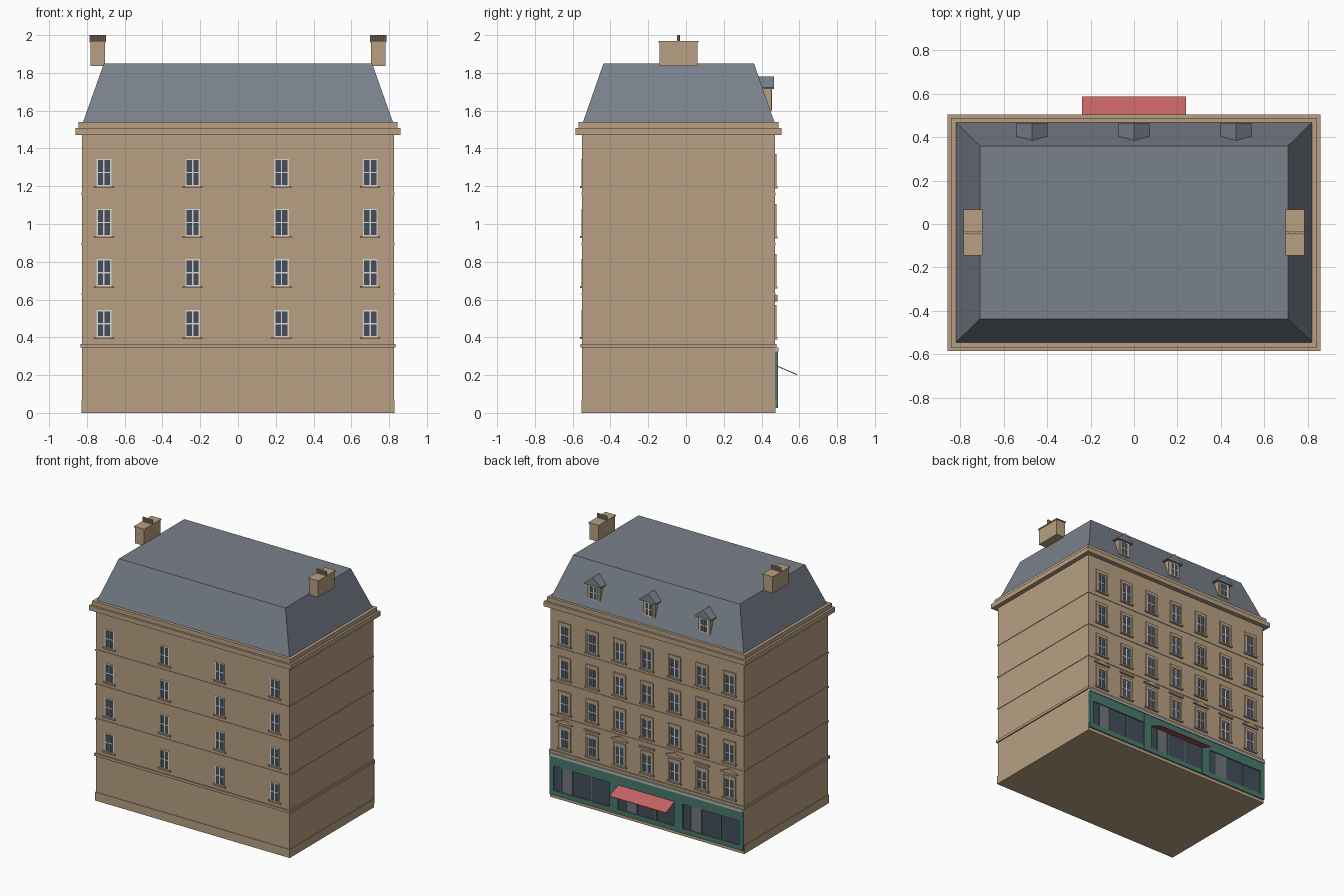
import bpy, bmesh, math
from mathutils import Matrix

if "Cube" in bpy.data.objects:
    bpy.data.objects.remove(bpy.data.objects["Cube"])


def material(name, r, g, b):
    m = bpy.data.materials.new(name)
    m.diffuse_color = (r, g, b, 1)
    m.use_nodes = True
    m.node_tree.nodes["Principled BSDF"].inputs["Base Color"].default_value = m.diffuse_color
    return m


STONE = material("sandstone", 0.48, 0.35, 0.225)
SLATE = material("slate", 0.195, 0.22, 0.26)
GLASS = material("dark glass", 0.058, 0.076, 0.1)
WHITE = material("window white", 0.68, 0.68, 0.66)
GREEN = material("shop green", 0.065, 0.195, 0.15)
RED = material("awning red", 0.55, 0.125, 0.125)
TRIM = material("pale grey trim", 0.47, 0.49, 0.46)
DOOR = material("grey door glass", 0.17, 0.18, 0.215)

# Wall planes
X, Y0, Y1 = 0.825, -0.55, 0.47


class Part:
    """Collects simple solids into one named object."""

    def __init__(self, name, mat):
        self.name, self.mat, self.bm = name, mat, bmesh.new()

    def box(self, x0, x1, y0, y1, z0, z1):
        self.frustum((x0, x1, y0, y1, z0), (x0, x1, y0, y1, z1))

    def frustum(self, low, high):
        rings = []
        for x0, x1, y0, y1, z in (low, high):
            rings.append([self.bm.verts.new(p) for p in
                          ((x0, y0, z), (x1, y0, z), (x1, y1, z), (x0, y1, z))])
        self.bridge(*rings)

    def prism(self, profile, y0, y1):
        """Extrude an x-z profile along y."""
        self.bridge(*[[self.bm.verts.new((x, y, z)) for x, z in profile] for y in (y0, y1)])

    def bridge(self, a, b):
        n = len(a)
        self.bm.faces.new(a[::-1])
        self.bm.faces.new(b)
        for i in range(n):
            self.bm.faces.new((a[i], a[(i + 1) % n], b[(i + 1) % n], b[i]))

    def finish(self):
        bmesh.ops.recalc_face_normals(self.bm, faces=self.bm.faces[:])
        mesh = bpy.data.meshes.new(self.name)
        self.bm.to_mesh(mesh)
        self.bm.free()
        mesh.materials.append(self.mat)
        obj = bpy.data.objects.new(self.name, mesh)
        bpy.context.collection.objects.link(obj)
        return obj


# Main block
walls = Part("walls", STONE)
walls.box(-X, X, Y0, Y1, 0, 1.5)
walls.finish()


def ring(part, out, z0, z1):
    part.box(-X - out, X + out, Y0 - out, Y1 + out, z0, z1)


# Plinth, floor bands and stepped cornice
bands = Part("floor_bands", STONE)
ring(bands, 0.004, 0, 0.065)
ring(bands, 0.009, 0.345, 0.365)
for z in (0.63, 0.895, 1.16):
    ring(bands, 0.004, z - 0.006, z + 0.006)
bands.finish()
cornice = Part("cornice", STONE)
ring(cornice, 0.035, 1.47, 1.507)
ring(cornice, 0.019, 1.507, 1.54)
cornice.finish()

# Mansard roof
roof = Part("mansard_roof", SLATE)
roof.frustum((-0.82, 0.82, -0.545, 0.468, 1.54), (-0.71, 0.71, -0.437, 0.36, 1.85))
roof.finish()

# Windows
glass = Part("window_glass", GLASS)
frames = Part("window_frames", WHITE)
sills = Part("window_sills", STONE)
surrounds = Part("window_surrounds", STONE)


def plate(part, x0, x1, y, side, depth, z0, z1):
    """Box that sits on a wall plane and projects outward."""
    ya, yb = sorted((y - side * 0.004, y + side * depth))
    part.box(x0, x1, ya, yb, z0, z1)


def window(x, y, side, z, w, h):
    hw, b, m = w / 2, 0.007, 0.0035
    plate(glass, x - hw + 0.002, x + hw - 0.002, y, side, 0.0015, z + 0.002, z + h - 0.002)
    for x0, x1 in ((x - hw, x - hw + b), (x - m, x + m), (x + hw - b, x + hw)):
        plate(frames, x0, x1, y, side, 0.0035, z, z + h)
    for z0, z1 in ((z, z + b), (z + h / 2 - m, z + h / 2 + m), (z + h - b, z + h)):
        plate(frames, x - hw, x + hw, y, side, 0.003, z0, z1)


ROWS = (0.4, 0.67, 0.935, 1.2)
for z in ROWS:
    # Plain wall
    for i in range(4):
        x = -0.71 + 0.47 * i
        window(x, Y0, -1, z, 0.078, 0.145)
        plate(sills, x - 0.053, x + 0.053, Y0, -1, 0.01, z - 0.01, z + 0.002)
    # Shop side wall, with stone surrounds
    for i in range(-3, 4):
        x = 0.234 * i
        window(x, Y1, 1, z, 0.08, 0.147)
        plate(sills, x - 0.06, x + 0.06, Y1, 1, 0.014, z - 0.012, z)
        for s in (-1, 1):
            a, b = sorted((x + s * 0.039, x + s * 0.053))
            plate(surrounds, a, b, Y1, 1, 0.008, z, z + 0.147)
        plate(surrounds, x - 0.053, x + 0.053, Y1, 1, 0.008, z + 0.145, z + 0.17)
        if z == ROWS[0]:
            # Hoods, alternating pointed and flat
            if i % 2:
                surrounds.prism([(x - 0.07, 0.59), (x + 0.07, 0.59), (x + 0.07, 0.597),
                                 (x, 0.625), (x - 0.07, 0.597)], Y1 - 0.004, Y1 + 0.014)
            else:
                plate(surrounds, x - 0.065, x + 0.065, Y1, 1, 0.014, 0.59, 0.602)

# Dormers
dormers = Part("dormer_walls", STONE)
dormer_roofs = Part("dormer_roofs", SLATE)
for x in (-0.47, 0, 0.47):
    dormers.box(x - 0.052, x + 0.052, 0.39, 0.452, 1.595, 1.72)
    window(x, 0.452, 1, 1.603, 0.07, 0.108)
    dormer_roofs.prism([(x - 0.072, 1.715), (x + 0.072, 1.715), (x + 0.072, 1.722),
                        (x, 1.78), (x - 0.072, 1.722)], 0.37, 0.465)
for part in (glass, frames, sills, surrounds, dormers, dormer_roofs):
    part.finish()

# Chimneys with a row of pots
chimneys = Part("chimneys", STONE)
pots = Part("chimney_pots", STONE)
for s in (-1, 1):
    cx = 0.742 * s
    chimneys.box(cx - 0.039, cx + 0.039, -0.14, 0.06, 1.837, 1.96)
    chimneys.box(cx - 0.044, cx + 0.044, -0.145, 0.066, 1.96, 1.968)
    for i in range(6):
        bmesh.ops.create_cone(pots.bm, cap_ends=True, segments=10, radius1=0.0078, radius2=0.0078,
                              depth=0.036, matrix=Matrix.Translation((cx + (i - 2.5) * 0.0145, -0.04, 1.982)))
chimneys.finish()
pots.finish()

# Three shopfronts: green surround, glazing, glazed door
shop = Part("shopfront_frame", GREEN)
shop_glass = Part("shop_glass", GLASS)
shop_doors = Part("shop_doors", DOOR)
W = 2 * X / 3
for k in range(3):
    left = X - k * W          # edge of each bay on the +x side
    right = left - W
    plate(shop, right, left, Y1, 1, 0.014, 0.25, 0.325)
    plate(shop, right, left, Y1, 1, 0.013, 0.025, 0.062)
    for e, d in ((left, -1), (right, 1)):
        a, b = sorted((e, e + d * 0.035))
        plate(shop, a, b, Y1, 1, 0.016, 0.025, 0.325)
    plate(shop_glass, right + 0.03, left - 0.03, Y1, 1, 0.006, 0.06, 0.252)
    plate(shop_doors, left - 0.19, left - 0.1, Y1, 1, 0.0075, 0.062, 0.25)
    for off in (0.098, 0.192, 0.355):
        plate(shop, left - off - 0.004, left - off + 0.004, Y1, 1, 0.011, 0.06, 0.252)
shop.finish()
shop_glass.finish()
shop_doors.finish()

# Pale ledge above the shops
ledge = Part("shop_ledge", TRIM)
plate(ledge, -X, X, Y1, 1, 0.021, 0.325, 0.345)
ledge.finish()

# Sloping awning over the middle shop
awning = Part("awning", RED)
awning.bridge(*[[awning.bm.verts.new((x, y, z)) for y, z in
                 ((0.478, 0.252), (0.588, 0.205), (0.588, 0.2), (0.478, 0.247))]
                for x in (-0.24, 0.24)])
awning.finish()
